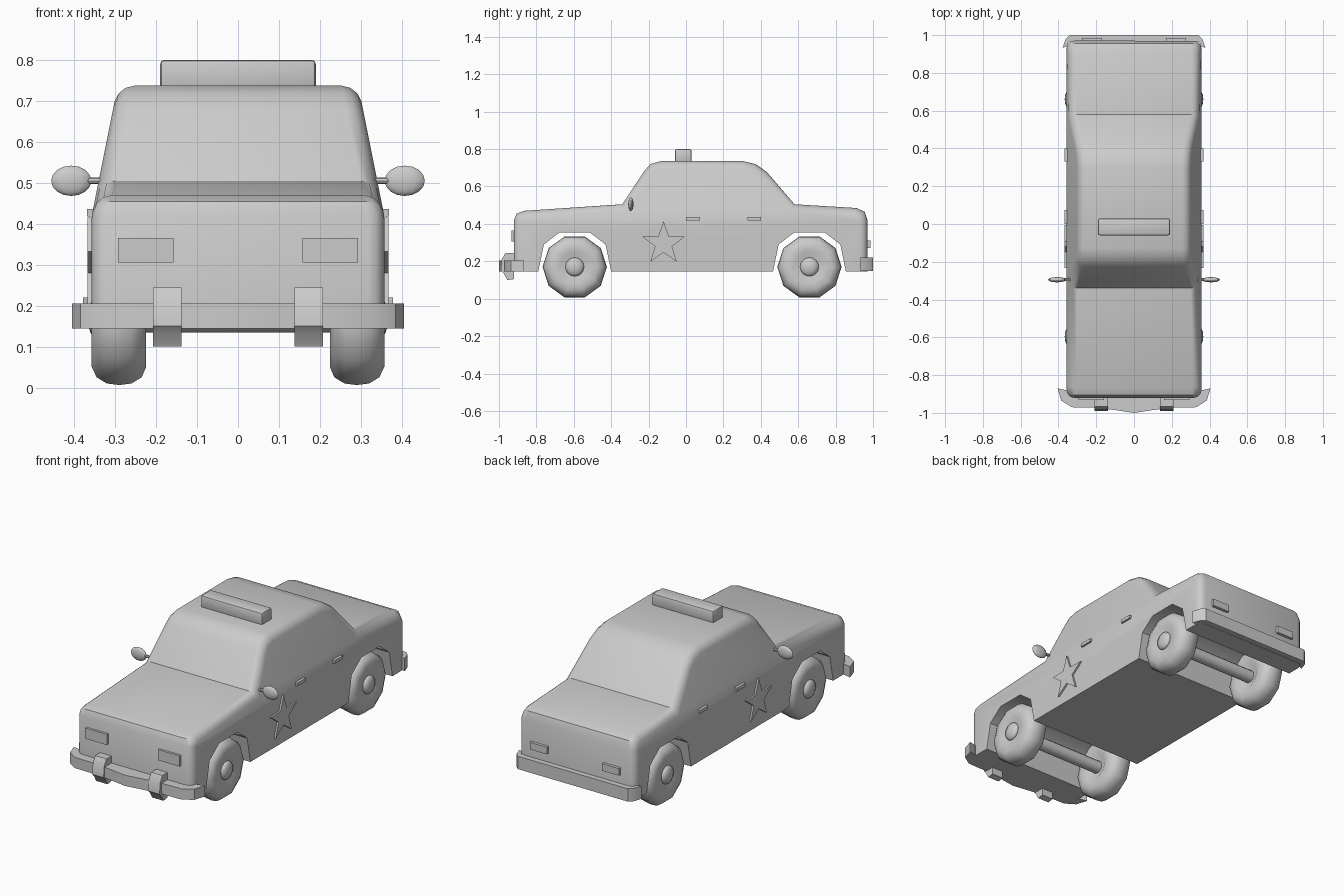
import bpy, bmesh, math
from mathutils import Matrix, Vector

if "Cube" in bpy.data.objects:
    bpy.data.objects.remove(bpy.data.objects["Cube"], do_unlink=True)

GREY = (0.6, 0.6, 0.6, 1)
paint = bpy.data.materials.new("light grey")
paint.use_nodes = True
paint.diffuse_color = GREY
paint.node_tree.nodes["Principled BSDF"].inputs["Base Color"].default_value = GREY


def finish(bm, name, angle=35):
    """Turn a bmesh into a shaded object."""
    bmesh.ops.recalc_face_normals(bm, faces=bm.faces)
    mesh = bpy.data.meshes.new(name)
    bm.to_mesh(mesh)
    bm.free()
    mesh.materials.append(paint)
    obj = bpy.data.objects.new(name, mesh)
    bpy.context.collection.objects.link(obj)
    bpy.ops.object.select_all(action="DESELECT")
    obj.select_set(True)
    bpy.context.view_layer.objects.active = obj
    bpy.ops.object.shade_smooth_by_angle(angle=math.radians(angle))
    return obj


def prism(points, axis, low, high):
    """Extrude a 2D outline along x (points are y, z) or z (points are x, y)."""
    bm = bmesh.new()
    place = (lambda a, b: (low, a, b)) if axis == "x" else (lambda a, b: (a, b, low))
    face = bm.faces.new([bm.verts.new(place(a, b)) for a, b in points])
    new = bmesh.ops.extrude_face_region(bm, geom=[face])["geom"]
    step = Vector((high - low, 0, 0)) if axis == "x" else Vector((0, 0, high - low))
    bmesh.ops.translate(bm, vec=step, verts=[v for v in new if isinstance(v, bmesh.types.BMVert)])
    return bm


def box(name, x, y, z, bevel=0.0):
    bm = prism([(x[0], y[0]), (x[1], y[0]), (x[1], y[1]), (x[0], y[1])], "z", *z)
    if bevel:
        bmesh.ops.bevel(bm, geom=bm.edges[:], offset=bevel, segments=2, profile=0.5, affect="EDGES")
    return finish(bm, name)


def lathe(name, profile, sides, centre, flip=1, angle=40):
    """Spin (x, radius) points about the x axis."""
    bm = bmesh.new()
    verts = [bm.verts.new((x * flip, r, 0)) for x, r in profile]
    edges = [bm.edges.new(pair) for pair in zip(verts, verts[1:])]
    bmesh.ops.spin(bm, geom=verts + edges, axis=(1, 0, 0), cent=(0, 0, 0),
                   angle=math.tau, steps=sides, use_duplicate=False)
    bmesh.ops.remove_doubles(bm, verts=bm.verts, dist=0.0005)
    bmesh.ops.translate(bm, vec=centre, verts=bm.verts)
    return finish(bm, name, angle)


def ellipsoid(name, centre, size):
    bm = bmesh.new()
    bmesh.ops.create_uvsphere(bm, u_segments=12, v_segments=8, radius=1,
                              matrix=Matrix.Translation(centre) @ Matrix.Diagonal((*size, 1)))
    return finish(bm, name, 60)


AXLES = {"front": -0.595, "rear": 0.66}
WAIST = 0.42


def arch(y):
    """Wheel arch outline, from the back to the front."""
    half = [(0.195, 0.145), (0.165, 0.29), (0.08, 0.355)]
    return [(y + a, z) for a, z in half] + [(y - a, z) for a, z in reversed(half)]


# Body shell: side outline, leaning inward above the waist, with rounded rims
outline = [(-0.92, 0.145), (-0.92, WAIST), (-0.905, 0.455), (-0.865, 0.47), (-0.34, 0.505),
           (-0.225, 0.68), (-0.19, 0.72), (-0.13, 0.737), (0.3, 0.737), (0.37, 0.72),
           (0.43, 0.68), (0.58, 0.505), (0.91, 0.485), (0.955, 0.465), (0.97, WAIST),
           (0.97, 0.145)] + arch(AXLES["rear"]) + arch(AXLES["front"])
bm = prism(outline, "x", -0.357, 0.357)
bmesh.ops.bisect_plane(bm, geom=bm.verts[:] + bm.edges[:] + bm.faces[:], dist=0.0005,
                       plane_co=(0, 0, WAIST), plane_no=(0, 0, 1))
for v in bm.verts:
    v.co.x -= math.copysign(0.2 * max(0, v.co.z - WAIST), v.co.x)
bmesh.ops.recalc_face_normals(bm, faces=bm.faces)
bm.normal_update()
rims = []
for e in bm.edges:
    sideways = sorted(abs(f.normal.x) > 0.8 for f in e.link_faces)
    low = all(v.co.z < 0.4 for v in e.verts)
    mid_y = (e.verts[0].co.y + e.verts[1].co.y) / 2
    if sideways == [False, True] and not (low and -0.9 < mid_y < 0.95):
        rims.append(e)
bmesh.ops.bevel(bm, geom=rims, offset=0.04, segments=3, profile=0.5,
                affect="EDGES", clamp_overlap=True)
finish(bm, "body_shell", 40)

# Roof light bar
box("roof_light_bar", (-0.19, 0.19), (-0.06, 0.03), (0.725, 0.8), 0.01)


def mirrored(half):
    """Complete an outline across x = 0."""
    return half + [(-x, y) for x, y in reversed(half) if x > 0]


# Bumpers
front_half = [(0, -1.0), (0.1, -0.985), (0.2, -0.973), (0.33, -0.97), (0.385, -0.935),
              (0.405, -0.87), (0.36, -0.88), (0.33, -0.91)]
finish(prism(mirrored(front_half), "z", 0.145, 0.205), "front_bumper")
rear_half = [(0, 1.0), (0.34, 1.0), (0.362, 0.98), (0.378, 0.932), (0.355, 0.94), (0.345, 0.965)]
finish(prism(mirrored(rear_half), "z", 0.148, 0.22), "rear_bumper")

# Wheels, hubs and axles
tyre = [(0.25, 0), (0.245, 0.05), (0.228, 0.085), (0.224, 0.125), (0.235, 0.152), (0.26, 0.168),
        (0.29, 0.172), (0.32, 0.168), (0.345, 0.152), (0.357, 0.125), (0.354, 0.085),
        (0.343, 0.05), (0.34, 0)]
for end, y in AXLES.items():
    box_axle = [(-0.26, 0), (-0.26, 0.035), (0.26, 0.035), (0.26, 0)]
    lathe(end + "_axle", box_axle, 12, (0, y, 0.17))
    for side, s in (("left", 1), ("right", -1)):
        lathe(f"{end}_{side}_wheel", tyre, 10, (0, y, 0.17), s)
        ellipsoid(f"{end}_{side}_hub", (s * 0.345, y, 0.17), (0.022, 0.05, 0.05))

# Parts repeated on both sides
guard = [(-0.92, 0.105), (-0.955, 0.1), (-0.975, 0.135), (-0.99, 0.15), (-0.985, 0.21),
         (-0.965, 0.245), (-0.92, 0.245)]
star = [(-0.12 + r * math.sin(i * math.pi / 5), 0.295 + r * math.cos(i * math.pi / 5))
        for i, r in enumerate([0.12, 0.048] * 5)]


def span(s, a, b):
    return tuple(sorted((s * a, s * b)))


for side, s in (("left", 1), ("right", -1)):
    finish(prism(guard, "x", *span(s, 0.138, 0.208)), side + "_bumper_guard")
    box(side + "_headlight", span(s, 0.158, 0.293), (-0.933, -0.91), (0.305, 0.365))
    box(side + "_tail_light", span(s, 0.17, 0.275), (0.96, 0.986), (0.27, 0.31))
    finish(prism(star, "x", *span(s, 0.35, 0.367)), side + "_door_star")
    box(side + "_front_handle", span(s, 0.345, 0.368), (0.0, 0.075), (0.418, 0.436))
    box(side + "_rear_handle", span(s, 0.345, 0.368), (0.33, 0.4), (0.418, 0.436))
    ellipsoid(side + "_mirror", (s * 0.407, -0.295, 0.505), (0.049, 0.014, 0.037))
    stem = [(0.325, 0), (0.325, 0.008), (0.37, 0.008), (0.37, 0)]
    lathe(side + "_mirror_stem", stem, 8, (0, -0.295, 0.505), s)
